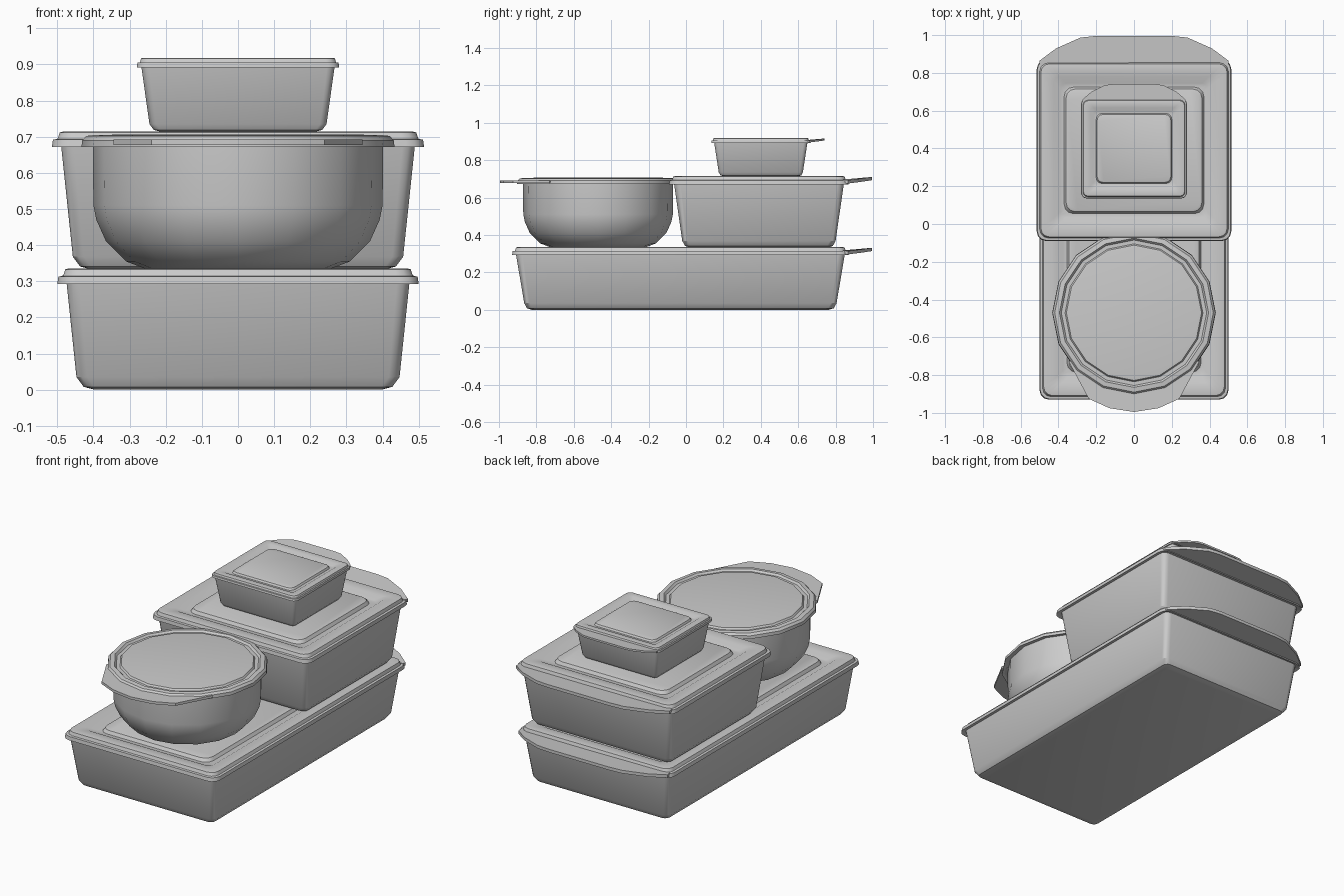
import bpy, bmesh
from math import sin, cos, pi, radians

if "Cube" in bpy.data.objects:
    bpy.data.objects.remove(bpy.data.objects["Cube"])


def finish(name, bm, angle=32):
    bmesh.ops.recalc_face_normals(bm, faces=bm.faces)
    me = bpy.data.meshes.new(name)
    bm.to_mesh(me)
    bm.free()
    ob = bpy.data.objects.new(name, me)
    bpy.context.collection.objects.link(ob)
    bpy.ops.object.select_all(action='DESELECT')
    ob.select_set(True)
    bpy.context.view_layer.objects.active = ob
    bpy.ops.object.shade_smooth_by_angle(angle=radians(angle))
    return ob


def loft(name, rings):
    """Skin a stack of equal-length rings and cap both ends."""
    bm = bmesh.new()
    vs = [[bm.verts.new(p) for p in r] for r in rings]
    n = len(vs[0])
    for a, b in zip(vs, vs[1:]):
        for i in range(n):
            j = (i + 1) % n
            bm.faces.new((a[i], a[j], b[j], b[i]))
    bm.faces.new(vs[0])
    bm.faces.new(vs[-1])
    return finish(name, bm)


def rect_ring(hx, hy, r, cy, z, seg=3):
    pts = []
    for k, (sx, sy) in enumerate([(1, 1), (-1, 1), (-1, -1), (1, -1)]):
        for i in range(seg + 1):
            a = pi / 2 * (k + i / seg)
            pts.append((sx * (hx - r) + r * cos(a), cy + sy * (hy - r) + r * sin(a), z))
    return pts


def round_ring(r, cy, z, n=16):
    return [(r * cos(2 * pi * i / n), cy + r * sin(2 * pi * i / n), z) for i in range(n)]


def tab(name, half, y0, z0, slope, thick):
    """Pull tab: mirrored outline, tilted along y, given thickness."""
    outline = half + [(-x, y) for x, y in reversed(half) if x > 0]
    bm = bmesh.new()
    f = bm.faces.new([bm.verts.new((x, y, z0 + slope * abs(y - y0))) for x, y in outline])
    ext = bmesh.ops.extrude_face_region(bm, geom=[f])
    bmesh.ops.translate(bm, vec=(0, 0, thick),
                        verts=[v for v in ext['geom'] if isinstance(v, bmesh.types.BMVert)])
    return finish(name, bm)


def box_container(name, cy, z0, z1, top, bottom, lid, s=1.0):
    """Tapered tub with a stepped lid, sunken groove, raised panel and pull tab."""
    (tx, ty), (bx, by), (lx, ly) = top, bottom, lid
    zs = z1 - 0.043 * s
    loft(name + "_tub", [
        rect_ring(bx - 0.05 * s, by - 0.04 * s, 0.03 * s, cy, z0),
        rect_ring(bx - 0.02 * s, by - 0.015 * s, 0.03 * s, cy, z0 + 0.008 * s),
        rect_ring(bx, by, 0.03 * s, cy, z0 + 0.035 * s),
        rect_ring(tx, ty, 0.035 * s, cy, zs + 0.01 * s)])
    # (inset from lid edge, drop from lid top, corner radius)
    prof = [(0.02, 0.035, 0.04), (0, 0.043, 0.05), (0.003, 0.022, 0.05), (0.016, 0.02, 0.045),
            (0.022, 0.002, 0.045), (0.03, 0, 0.045), (0.09, 0.003, 0.03), (0.125, 0.022, 0.03),
            (0.145, 0.022, 0.05), (0.155, 0.004, 0.05), (0.165, 0, 0.05)]
    w = s if s == 1 else 0.55
    loft(name + "_lid", [rect_ring(lx - i * w, ly - i * w, r * s, cy, z1 - d * s)
                         for i, d, r in prof])
    e = cy + ly
    tab(name + "_tab", [(lx * 0.97, e - 0.03 * s), (lx * 0.97, e - 0.005), (lx * 0.8, e + 0.06 * s),
                        (lx * 0.55, e + 0.117 * s), (lx * 0.4, e + 0.125 * s)],
        e, z1 - 0.04 * s, 0.15, 0.018 * s)


# Three stacked rectangular containers
box_container("large_box", -0.03, 0.0, 0.335, (0.475, 0.88), (0.447, 0.835), (0.50, 0.90))
box_container("medium_box", 0.39, 0.333, 0.714, (0.49, 0.455), (0.457, 0.41), (0.515, 0.48))
box_container("small_box", 0.40, 0.714, 0.918, (0.268, 0.25), (0.245, 0.225), (0.28, 0.265), 0.6)

# Round bowl
C = -0.47
loft("bowl_tub", [round_ring(r, C, z) for r, z in
                  [(0.23, 0.333), (0.26, 0.336), (0.31, 0.355), (0.365, 0.41),
                   (0.392, 0.47), (0.40, 0.51), (0.402, 0.685)]])
loft("bowl_lid", [round_ring(r, C, z) for r, z in
                  [(0.41, 0.68), (0.433, 0.672), (0.431, 0.69), (0.42, 0.702), (0.395, 0.705),
                   (0.385, 0.694), (0.365, 0.694), (0.358, 0.704), (0.345, 0.706)]])
tab("bowl_tab", [(0.30, -0.70), (0.345, -0.73), (0.24, -0.925), (0.13, -0.975), (0.0, -0.995)],
    -0.9, 0.677, 0.0, 0.015)
